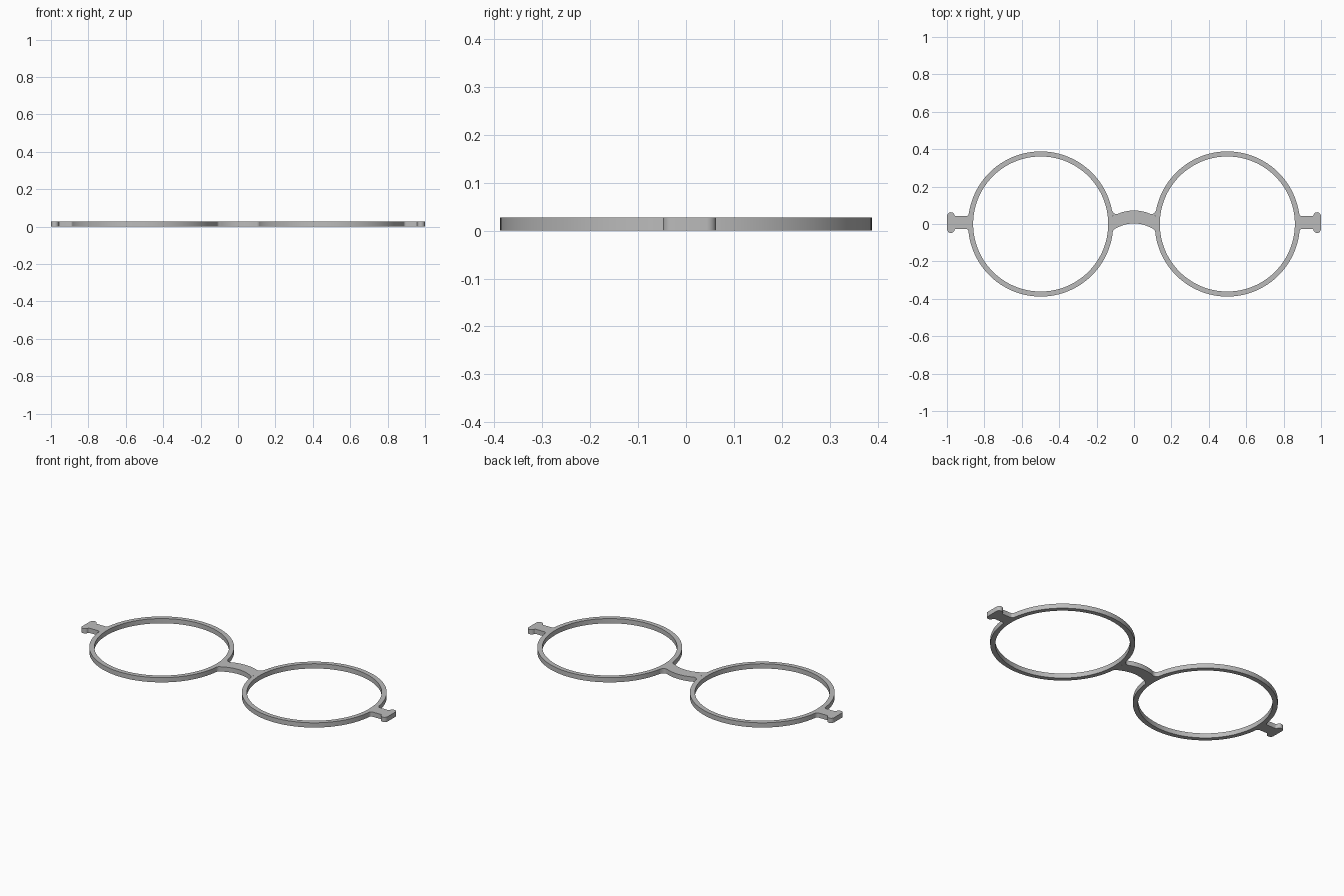
import bpy, bmesh, math

if "Cube" in bpy.data.objects:
    bpy.data.objects.remove(bpy.data.objects["Cube"], do_unlink=True)

HEIGHT = 0.028
CENTRE, OUTER, INNER = 0.499, 0.388, 0.361

grey = bpy.data.materials.new("plain grey")
grey.use_nodes = True
colour = (0.5, 0.5, 0.5, 1)
grey.diffuse_color = colour
grey.node_tree.nodes["Principled BSDF"].inputs["Base Color"].default_value = colour


def finish(bm, name):
    bmesh.ops.recalc_face_normals(bm, faces=bm.faces)
    mesh = bpy.data.meshes.new(name)
    bm.to_mesh(mesh)
    bm.free()
    mesh.materials.append(grey)
    ob = bpy.data.objects.new(name, mesh)
    bpy.context.collection.objects.link(ob)
    bpy.ops.object.select_all(action="DESELECT")
    ob.select_set(True)
    bpy.context.view_layer.objects.active = ob
    bpy.ops.object.shade_smooth_by_angle(angle=math.radians(35))


def slab(name, outline):
    """Extrude a flat outline to the frame thickness."""
    bm = bmesh.new()
    face = bm.faces.new([bm.verts.new((x, y, 0)) for x, y in outline])
    new = bmesh.ops.extrude_face_region(bm, geom=[face])["geom"]
    verts = [v for v in new if isinstance(v, bmesh.types.BMVert)]
    bmesh.ops.translate(bm, verts=verts, vec=(0, 0, HEIGHT))
    finish(bm, name)


def rim(name, cx, steps=128):
    """Square-section ring around one lens opening."""
    bm = bmesh.new()
    section = [(INNER, 0), (OUTER, 0), (OUTER, HEIGHT), (INNER, HEIGHT)]
    loops = []
    for i in range(steps):
        a = math.tau * i / steps
        loops.append([bm.verts.new((cx + r * math.cos(a), r * math.sin(a), z))
                      for r, z in section])
    for i in range(steps):
        a, b = loops[i], loops[(i + 1) % steps]
        for j in range(4):
            k = (j + 1) % 4
            bm.faces.new((a[j], b[j], b[k], a[k]))
    finish(bm, name)


def bend(p, c, q, n=8):
    """Quadratic curve from p to q, pulled towards c."""
    return [tuple((1 - t) ** 2 * p[i] + 2 * t * (1 - t) * c[i] + t * t * q[i]
                  for i in (0, 1)) for t in (k / n for k in range(n + 1))]


def on_rim(y, side):
    """Point on the outer edge of the left rim."""
    return CENTRE + side * math.sqrt(OUTER ** 2 - y * y), y


def along_rim(y0, y1, side, n=8):
    """Rim points strictly between two heights."""
    return [on_rim(y0 + (y1 - y0) * k / n, side) for k in range(1, n)]


def mirrored(points, sign):
    return [(sign * x, y) for x, y in points]


# Arched nose bridge, flaring into both rims
half = bend((0, 0.072), (0.045, 0.072), (0.085, 0.055))
half += bend((0.085, 0.055), (0.107, 0.048), on_rim(0.075, -1))[1:]
half += along_rim(0.075, -0.045, -1)
half += bend(on_rim(-0.045, -1), (0.112, -0.029), (0.098, -0.024))
half += bend((0.098, -0.024), (0.05, 0.003), (0, 0.003))[1:]
slab("nose_bridge", half + mirrored(half[-2:0:-1], -1))

# Hinge tab outline: fillets at the rim, rounded flange at the outer end
tab = bend(on_rim(0.06, 1), (0.885, 0.042), (0.9, 0.042))
tab += bend((0.952, 0.042), (0.959, 0.042), (0.959, 0.048), 4)
for cy, start in ((0.043, math.pi), (-0.028, 0)):
    end = [(0.979 + 0.02 * math.cos(start - math.pi * k / 12),
            cy + 0.02 * math.sin(start - math.pi * k / 12)) for k in range(13)]
    tab += end[1:] if start else end
tab += bend((0.959, -0.032), (0.959, -0.026), (0.952, -0.026), 4)
tab += bend((0.9, -0.026), (0.885, -0.026), on_rim(-0.045, 1))
tab += along_rim(-0.045, 0.06, 1)

for side, sign in (("left", 1), ("right", -1)):
    rim(side + "_rim", sign * CENTRE)
    slab(side + "_hinge_tab", mirrored(tab, sign))
